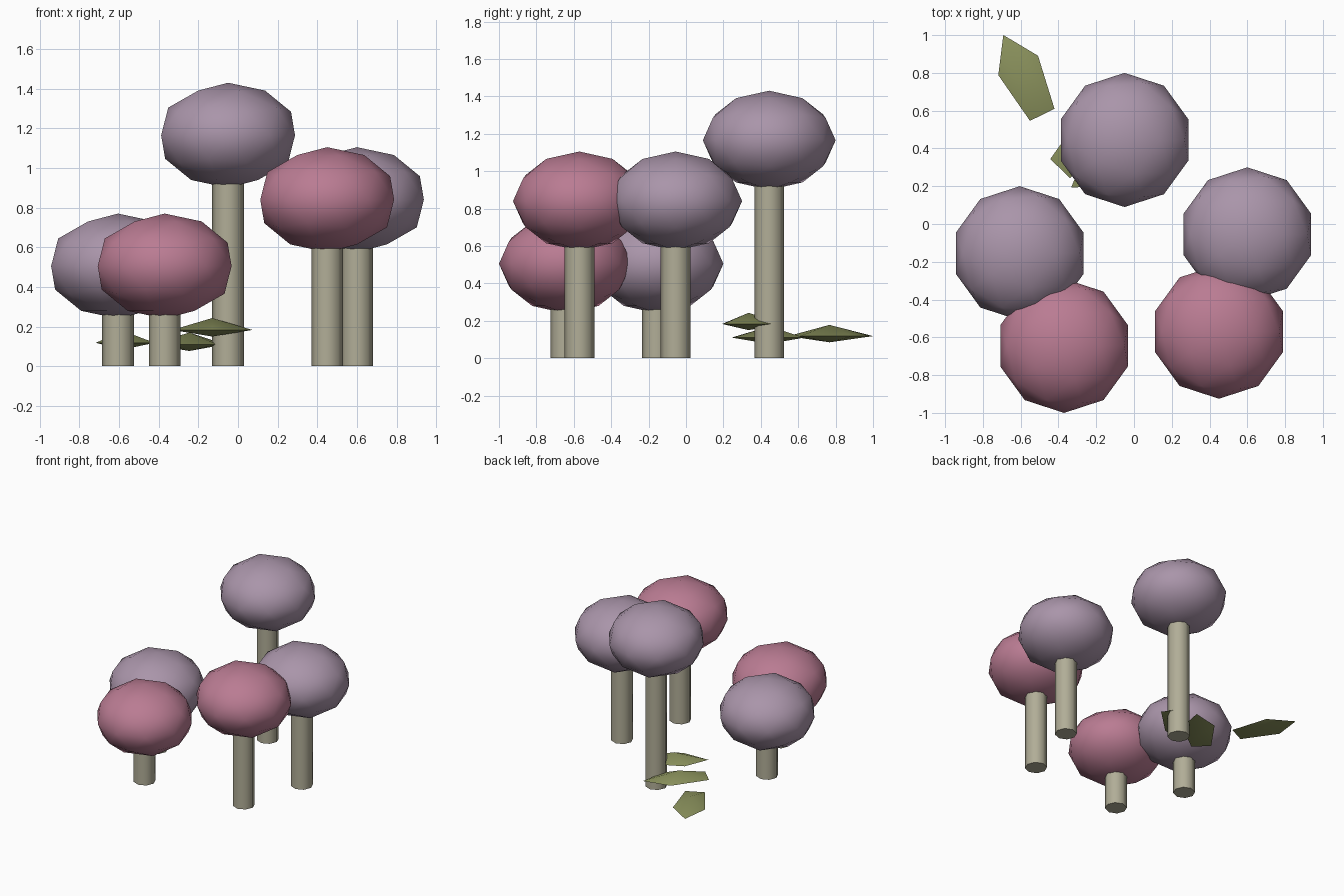
import bpy
import math

cube = bpy.data.objects.get("Cube")
if cube:
    bpy.data.objects.remove(cube, do_unlink=True)


def make_material(name, color):
    mat = bpy.data.materials.new(name)
    mat.use_nodes = True
    mat.diffuse_color = (*color, 1)
    mat.node_tree.nodes["Principled BSDF"].inputs["Base Color"].default_value = (*color, 1)
    return mat


PURPLE = make_material("dusty_purple", (0.40, 0.30, 0.40))
PINK = make_material("rose_pink", (0.49, 0.20, 0.29))
BARK = make_material("pale_bark", (0.44, 0.42, 0.31))
OLIVE = make_material("olive_green", (0.26, 0.29, 0.11))


def finish(name, mat, angle):
    obj = bpy.context.object
    obj.name = name
    obj.data.materials.append(mat)
    bpy.ops.object.shade_smooth_by_angle(angle=math.radians(angle))
    return obj


CROWN_RADIUS, CROWN_HALF_HEIGHT, TRUNK_RADIUS = 0.355, 0.265, 0.08


def tree(name, x, y, crown_z, mat):
    # Eight-sided trunk ending inside the crown
    bpy.ops.mesh.primitive_cylinder_add(vertices=8, radius=TRUNK_RADIUS, depth=crown_z,
                                        location=(x, y, crown_z / 2))
    finish(name + "_trunk", BARK, 60)
    # Squashed faceted crown
    bpy.ops.mesh.primitive_ico_sphere_add(subdivisions=2, radius=1, location=(x, y, crown_z))
    crown = finish(name + "_crown", mat, 60)
    crown.scale = (CROWN_RADIUS, CROWN_RADIUS, CROWN_HALF_HEIGHT)


def leaf(name, x, y, z, turn, size, top, bottom):
    # Stretched five-sided double pyramid, tip along its local x axis
    ring = [(0.26 * size * math.cos(k * math.tau / 5),
             0.123 * size * math.sin(k * math.tau / 5), 0) for k in range(5)]
    faces = []
    for k in range(5):
        n = (k + 1) % 5
        faces += [(k, n, 5), (n, k, 6)]
    mesh = bpy.data.meshes.new(name)
    mesh.from_pydata(ring + [(0, 0, top), (0, 0, -bottom)], [], faces)
    obj = bpy.data.objects.new(name, mesh)
    bpy.context.collection.objects.link(obj)
    obj.location = (x, y, z)
    obj.rotation_euler.z = math.radians(turn)
    bpy.ops.object.select_all(action='DESELECT')
    obj.select_set(True)
    bpy.context.view_layer.objects.active = obj
    finish(name, OLIVE, 60)


# Grove
tree("back_tree", -0.05, 0.445, 1.165, PURPLE)
tree("left_tree", 0.60, -0.055, 0.84, PURPLE)
tree("right_tree", -0.605, -0.155, 0.505, PURPLE)
tree("front_left_tree", 0.45, -0.57, 0.84, PINK)
tree("front_right_tree", -0.37, -0.645, 0.505, PINK)

# Leaves around the back trunk
leaf("outer_leaf", -0.578, 0.767, 0.118, 116, 1.0, 0.06, 0.033)
leaf("upper_leaf", -0.13, 0.335, 0.183, 215, 0.95, 0.06, 0.033)
leaf("lower_leaf", -0.245, 0.445, 0.11, 46, 1.0, 0.06, 0.033)
